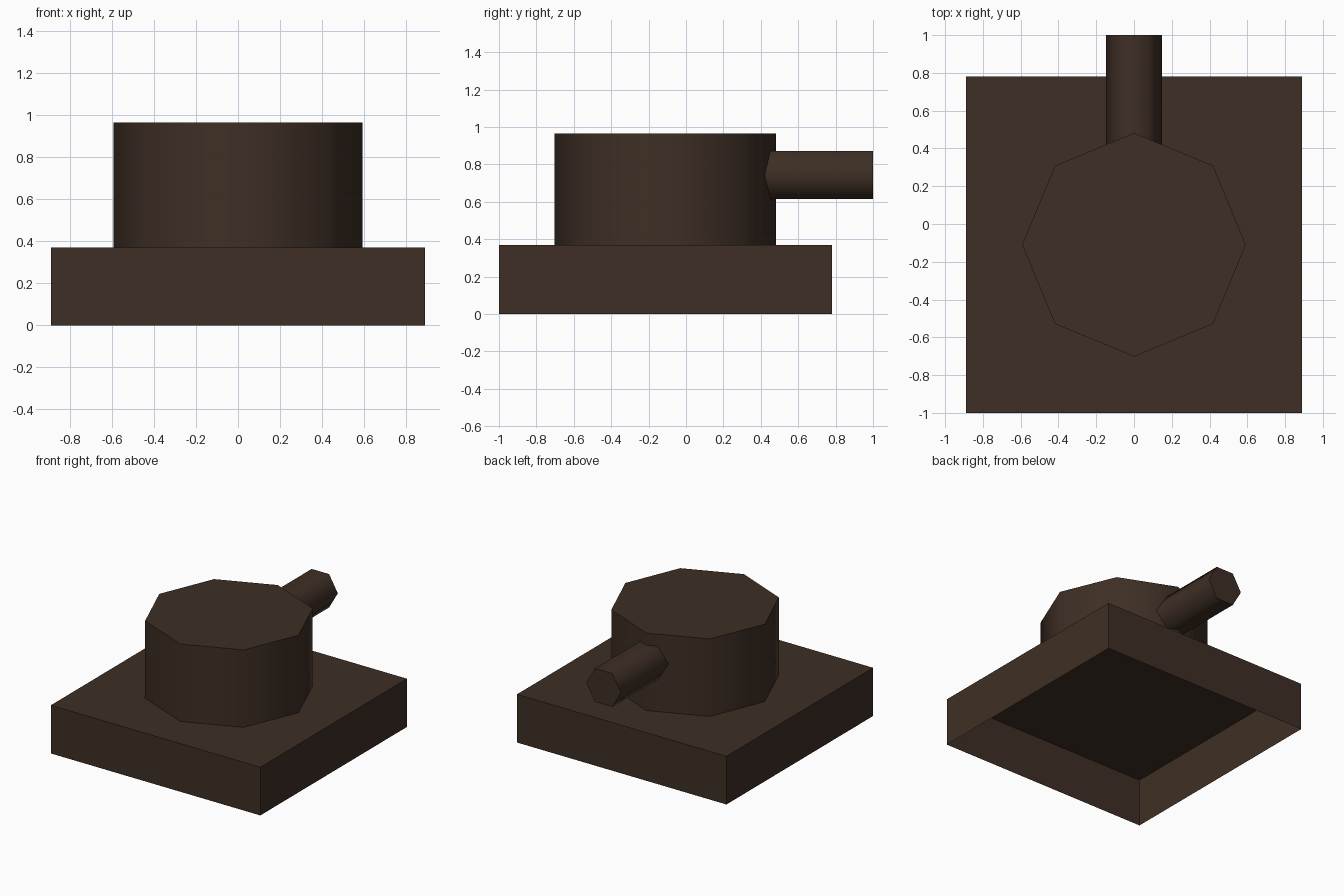
import bpy, bmesh, math
from mathutils import Matrix

if "Cube" in bpy.data.objects:
    bpy.data.objects.remove(bpy.data.objects["Cube"])

brown = bpy.data.materials.new("dark brown")
brown.diffuse_color = (0.048, 0.028, 0.018, 1)
brown.use_nodes = True
brown.node_tree.nodes["Principled BSDF"].inputs["Base Color"].default_value = brown.diffuse_color


def finish(name, bm):
    mesh = bpy.data.meshes.new(name)
    bm.to_mesh(mesh)
    bm.free()
    mesh.materials.append(brown)
    obj = bpy.data.objects.new(name, mesh)
    bpy.context.collection.objects.link(obj)
    return obj


def prism(name, sides, radius, length, matrix, open_bottom=False):
    """Smooth-sided low-poly cylinder with flat caps and sharp rims."""
    bm = bmesh.new()
    bmesh.ops.create_cone(bm, cap_ends=True, segments=sides, radius1=radius,
                          radius2=radius, depth=length)
    # Start the ring with a corner on the x axis
    for i, v in enumerate(sorted(bm.verts, key=lambda v: (round(v.co.z, 3),
                                 math.atan2(v.co.y, v.co.x) % math.tau))):
        a = math.tau * (i % sides) / sides
        v.co.x, v.co.y = radius * math.cos(a), radius * math.sin(a)
    bm.normal_update()
    for f in bm.faces:
        f.smooth = abs(f.normal.z) < 0.5
    for e in bm.edges:
        e.smooth = all(f.smooth for f in e.link_faces)
    if open_bottom:
        bmesh.ops.delete(bm, geom=[f for f in bm.faces if f.normal.z < -0.5],
                         context='FACES_ONLY')
    bmesh.ops.transform(bm, matrix=matrix, verts=bm.verts)
    return finish(name, bm)


# Square base: a hollow shell, open underneath
bm = bmesh.new()
bmesh.ops.create_cube(bm, size=1, matrix=Matrix.Translation((0, -0.11, 0.185))
                      @ Matrix.Diagonal((1.78, 1.78, 0.37, 1)))
bm.normal_update()
bmesh.ops.delete(bm, geom=[f for f in bm.faces if f.normal.z < -0.5],
                 context='FACES_ONLY')
finish("base", bm)

# Eight-sided drum on the base
prism("drum", 8, 0.592, 0.595, Matrix.Translation((0, -0.11, 0.6675)), True)

# Six-sided pipe out of the back of the drum
prism("pipe", 6, 0.148, 0.65, Matrix.Translation((0, 0.675, 0.743))
      @ Matrix.Rotation(-math.pi / 2, 4, 'X'))
